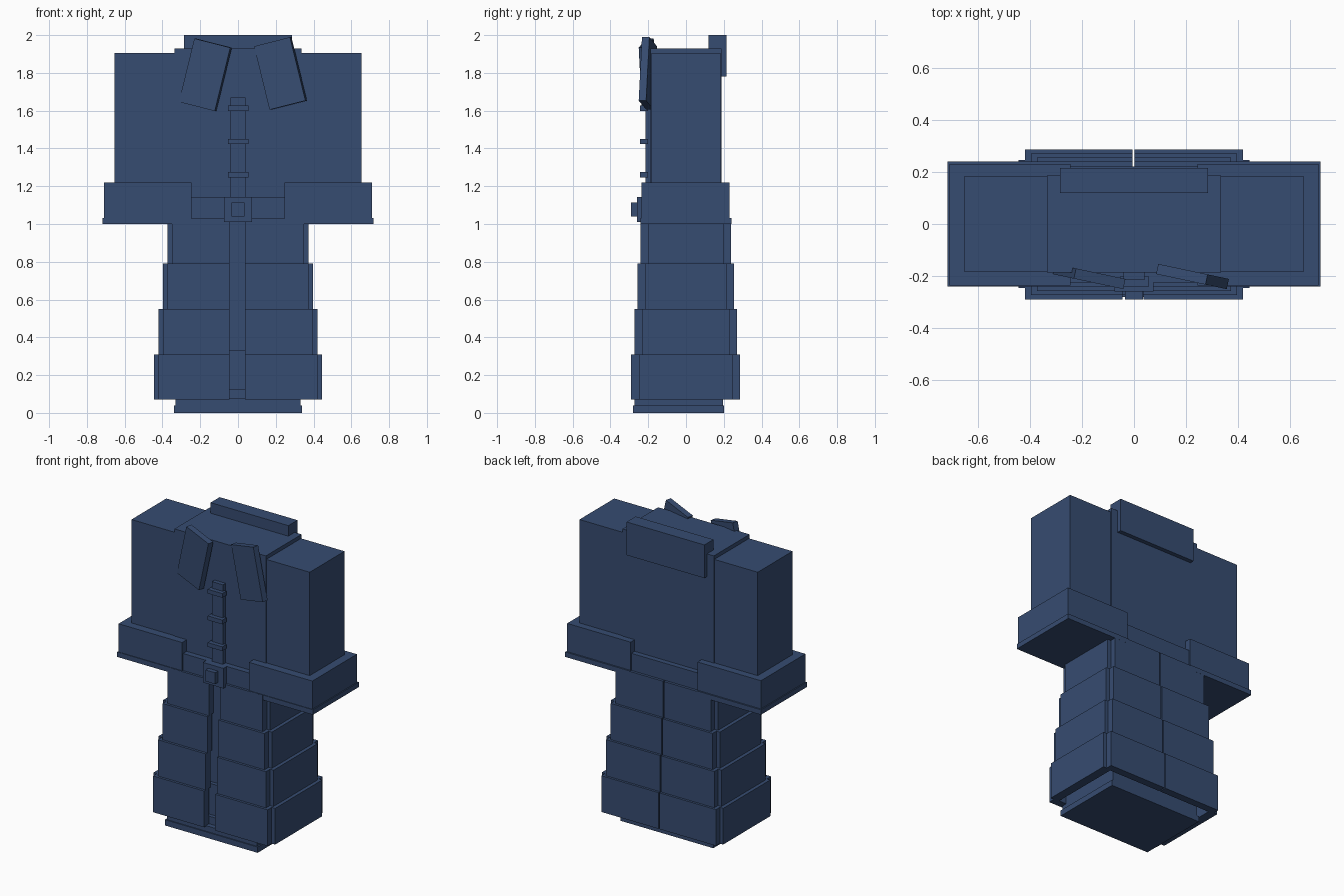
import bpy
from math import radians

cube = bpy.data.objects.get("Cube")
if cube:
    bpy.data.objects.remove(cube, do_unlink=True)

navy = bpy.data.materials.new("navy_blue")
COLOUR = (0.037, 0.072, 0.165, 1.0)
navy.diffuse_color = COLOUR
navy.use_nodes = True
navy.node_tree.nodes["Principled BSDF"].inputs["Base Color"].default_value = COLOUR


def box(name, x, y, z, rot=(0, 0, 0)):
    """Box from (min, max) ranges, optionally turned about its centre."""
    centre = [(a + b) / 2 for a, b in (x, y, z)]
    size = [b - a for a, b in (x, y, z)]
    bpy.ops.mesh.primitive_cube_add(size=1, location=centre)
    ob = bpy.context.object
    ob.name = name
    ob.scale = size
    bpy.ops.object.transform_apply(location=False, rotation=False, scale=True)
    ob.rotation_euler = [radians(a) for a in rot]
    ob.data.materials.append(navy)
    return ob


def pair(name, x, y, z):
    """The same box on the left (+x) and mirrored on the right."""
    box("left_" + name, x, y, z)
    box("right_" + name, (-x[1], -x[0]), y, z)


# Jacket body and belt
box("torso", (-0.335, 0.335), (-0.187, 0.187), (1.0, 1.93))
box("belt", (-0.30, 0.30), (-0.225, 0.222), (1.03, 1.143))
box("buckle", (-0.075, 0.075), (-0.26, -0.2), (1.01, 1.143))
box("buckle_centre", (-0.035, 0.035), (-0.29, -0.25), (1.04, 1.115))

# Sleeves with wide cuffs
pair("sleeve", (0.33, 0.653), (-0.182, 0.182), (1.2, 1.905))
pair("cuff", (0.245, 0.71), (-0.236, 0.23), (1.0, 1.22))
pair("cuff_rim", (0.245, 0.717), (-0.24, 0.24), (1.0, 1.033))

# Collar: upright back and two turned lapels
box("collar_back", (-0.285, 0.285), (0.12, 0.215), (1.78, 2.0))
for name, cx, cz, tilt in (("right_lapel", -0.173, 1.79, 14),
                           ("left_lapel", 0.225, 1.797, -14)):
    box(name, (cx - 0.1, cx + 0.1), (-0.222, -0.182),
        (cz - 0.173, cz + 0.173), (0, tilt, -12))

# Button strip
box("button_strip", (-0.04, 0.04), (-0.215, -0.18), (1.14, 1.67))
for i, z in enumerate((1.26, 1.437, 1.613)):
    box(f"button_{i + 1}", (-0.052, 0.055), (-0.243, -0.2), (z - 0.014, z + 0.014))

# Legs and boots inside the skirt
box("legs", (-0.33, 0.33), (-0.19, 0.19), (0.07, 1.03))
box("boot_shaft", (-0.32, 0.32), (-0.215, 0.19), (0.07, 0.33))
box("boot_toe", (-0.33, 0.33), (-0.24, 0.195), (0.07, 0.125))
box("boot_upper", (-0.33, 0.33), (-0.273, 0.195), (0.035, 0.075))
box("boot_sole", (-0.34, 0.34), (-0.28, 0.2), (0.0, 0.038))

# Skirt: four flaring tiers of front, back and side panels
for i in range(4):
    z = (0.07 + 0.24 * i, 0.31 + 0.24 * i if i < 3 else 1.03)
    hx = 0.445 - 0.0235 * i
    fy = -0.29 + 0.0165 * i
    by = 0.286 - 0.0155 * i
    n = i + 1
    box(f"right_front_panel_{n}", (-hx + 0.025, -0.045), (fy, fy + 0.05), z)
    box(f"left_front_panel_{n}", (0.036, hx - 0.025), (fy, fy + 0.05), z)
    box(f"right_back_panel_{n}", (-hx + 0.025, -0.006), (by - 0.05, by), z)
    box(f"left_back_panel_{n}", (0.002, hx - 0.025), (by - 0.05, by), z)
    pair(f"side_panel_{n}", (hx - 0.06, hx), (fy + 0.043, by - 0.04), z)
